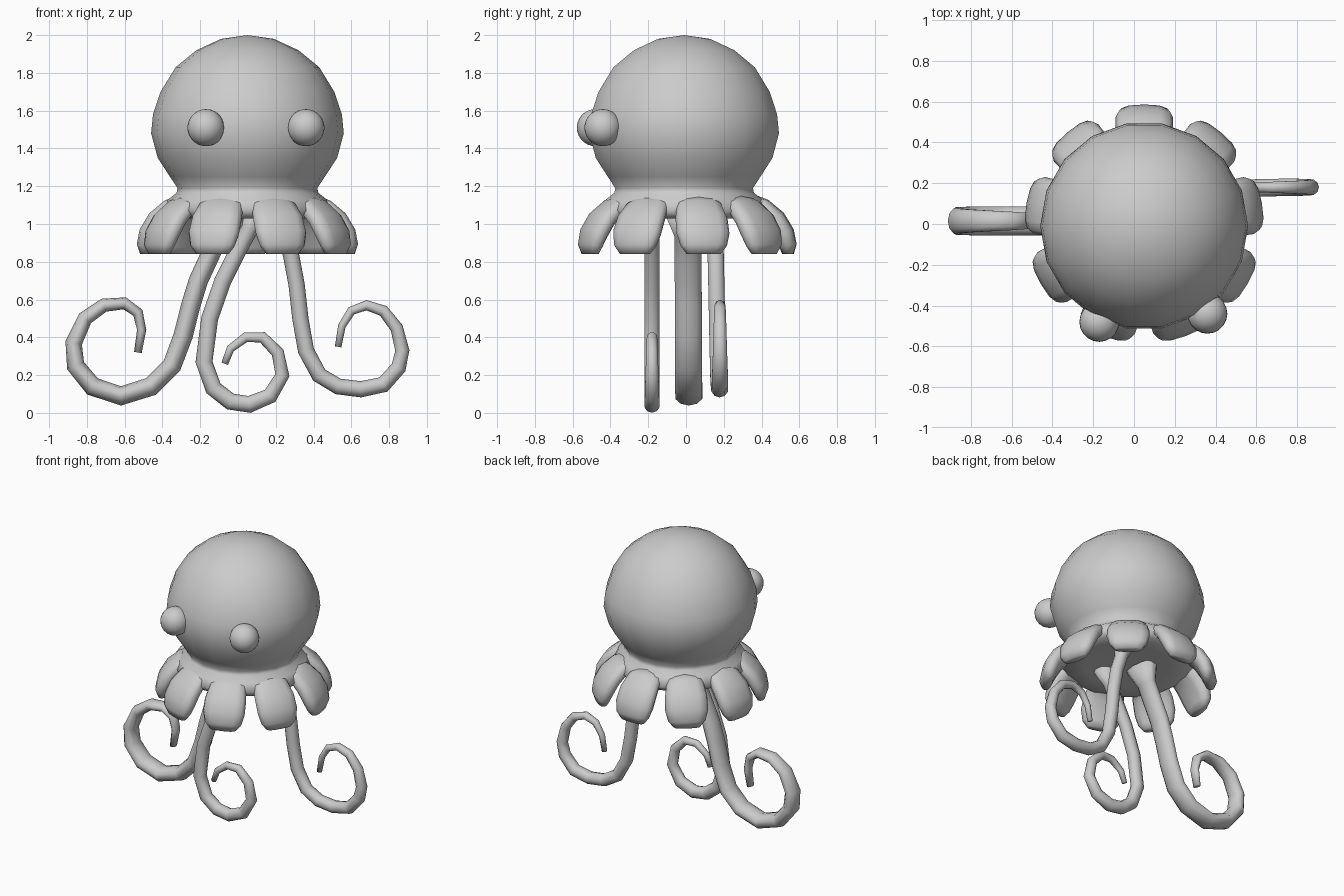
import bpy, bmesh, math
from mathutils import Vector, Matrix

cube = bpy.data.objects.get("Cube")
if cube:
    bpy.data.objects.remove(cube, do_unlink=True)

grey = bpy.data.materials.new("soft grey")
grey.use_nodes = True
shade = (0.6, 0.6, 0.6, 1)
grey.diffuse_color = shade
grey.node_tree.nodes["Principled BSDF"].inputs["Base Color"].default_value = shade

CENTRE = Vector((0.05, 0, 0))
PETALS = 9


def finish(name, bm):
    """Turn a bmesh into a smooth grey object."""
    bmesh.ops.recalc_face_normals(bm, faces=bm.faces)
    mesh = bpy.data.meshes.new(name)
    bm.to_mesh(mesh)
    bm.free()
    mesh.materials.append(grey)
    for face in mesh.polygons:
        face.use_smooth = True
    obj = bpy.data.objects.new(name, mesh)
    bpy.context.collection.objects.link(obj)
    return obj


def loft(bm, sections, sides, power=1.0):
    """Skin rings given as (centre, u axis, v axis) and cap both ends."""
    def bend(value):
        return math.copysign(abs(value) ** power, value)

    rings = []
    for centre, u, v in sections:
        ring = []
        for i in range(sides):
            a = math.tau * i / sides
            ring.append(bm.verts.new(centre + u * bend(math.cos(a)) + v * bend(math.sin(a))))
        rings.append(ring)
    for low, high in zip(rings, rings[1:]):
        for i in range(sides):
            j = (i + 1) % sides
            bm.faces.new((low[i], low[j], high[j], high[i]))
    bm.faces.new(rings[0])
    bm.faces.new(rings[-1])


def path_normals(points):
    """Normals of a path lying in the x-z plane."""
    normals = []
    for i in range(len(points)):
        step = points[min(i + 1, len(points) - 1)] - points[max(i - 1, 0)]
        normals.append(Vector((-step.z, 0, step.x)).normalized())
    return normals


# Head: a round dome narrowing to a neck, closed by a hollow underside
profile = [(0, 2.0), (0.14, 1.98), (0.27, 1.92), (0.38, 1.83), (0.46, 1.7), (0.5, 1.58),
           (0.51, 1.48), (0.475, 1.35), (0.41, 1.25), (0.37, 1.19), (0.375, 1.165),
           (0.42, 1.13), (0.45, 1.07), (0.41, 1.03), (0.28, 1.03), (0, 1.06)]
bm = bmesh.new()
verts = [bm.verts.new((r, 0, z)) for r, z in profile]
edges = [bm.edges.new(pair) for pair in zip(verts, verts[1:])]
bmesh.ops.spin(bm, geom=verts + edges, cent=(0, 0, 0), axis=(0, 0, 1),
               angle=math.tau, steps=2 * PETALS, use_merge=True)
bmesh.ops.remove_doubles(bm, verts=bm.verts, dist=0.0005)
finish("head", bm).location = CENTRE + Vector((0, -0.01, 0))

# Skirt of drooping petals: radius, height, half width, half thickness
petal = [(0.33, 1.115, 0.10, 0.05), (0.41, 1.085, 0.125, 0.05), (0.475, 1.025, 0.14, 0.055),
         (0.52, 0.95, 0.142, 0.055), (0.54, 0.885, 0.125, 0.047), (0.54, 0.84, 0.09, 0.03)]
points = [Vector((r, 0, z)) for r, z, w, t in petal]
normals = path_normals(points)
for k in range(PETALS):
    bm = bmesh.new()
    loft(bm, [(p, Vector((0, s[2], 0)), n * s[3])
              for p, n, s in zip(points, normals, petal)], 12, 0.75)
    turn = Matrix.Rotation(math.pi / 2 + math.tau * k / PETALS, 4, "Z")
    bmesh.ops.transform(bm, matrix=Matrix.Translation(CENTRE) @ turn, verts=bm.verts)
    finish(f"skirt_petal_{k + 1}", bm)

# Eyes: small balls on the front of the head
for name, x, y in (("right_eye", -0.17, -0.48), ("left_eye", 0.36, -0.44)):
    bm = bmesh.new()
    bmesh.ops.create_uvsphere(bm, u_segments=20, v_segments=14, radius=0.098)
    finish(name, bm).location = (x, y, 1.51)


def tentacle(name, path, y_top, y_loop, radius, depth):
    """Curled arm that flares at its root and tapers to its tip."""
    pts = [Vector((x, 0, z)) for x, z in path]
    last = len(pts) - 1
    sections = []
    for i, (p, n) in enumerate(zip(pts, path_normals(pts))):
        f = i / last
        p.y = y_top + (y_loop - y_top) * min(1, 2 * f)
        size = 1.7 if i == 0 else 1 - 0.6 * max(0, f - 0.55) / 0.45
        sections.append((p, n * radius * size, Vector((0, depth * size, 0))))
    bm = bmesh.new()
    loft(bm, sections, 10)
    finish(name, bm)


# Three curled arms hanging below the skirt
tentacle("right_tentacle",
         [(-0.06, 1.06), (-0.1, 0.94), (-0.15, 0.83), (-0.21, 0.7), (-0.25, 0.57), (-0.29, 0.41),
          (-0.35, 0.25), (-0.46, 0.14), (-0.62, 0.09), (-0.77, 0.14), (-0.86, 0.25), (-0.87, 0.37),
          (-0.81, 0.5), (-0.71, 0.57), (-0.6, 0.58), (-0.53, 0.53), (-0.51, 0.44), (-0.53, 0.32)],
         0.01, 0.015, 0.051, 0.075)
tentacle("front_tentacle",
         [(0.11, 1.07), (0.06, 0.97), (0, 0.86), (-0.08, 0.7), (-0.15, 0.5), (-0.18, 0.27),
          (-0.13, 0.13), (-0.04, 0.06), (0.06, 0.045), (0.17, 0.09), (0.235, 0.2), (0.21, 0.32),
          (0.13, 0.4), (0.04, 0.4), (-0.04, 0.34), (-0.07, 0.26)],
         -0.18, -0.18, 0.045, 0.043)
tentacle("left_tentacle",
         [(0.21, 1.07), (0.24, 0.96), (0.28, 0.84), (0.31, 0.68), (0.33, 0.5), (0.36, 0.33),
          (0.43, 0.2), (0.53, 0.14), (0.65, 0.125), (0.77, 0.15), (0.85, 0.24), (0.87, 0.33),
          (0.84, 0.45), (0.77, 0.54), (0.68, 0.57), (0.6, 0.54), (0.55, 0.46), (0.53, 0.35)],
         0.15, 0.18, 0.043, 0.045)
